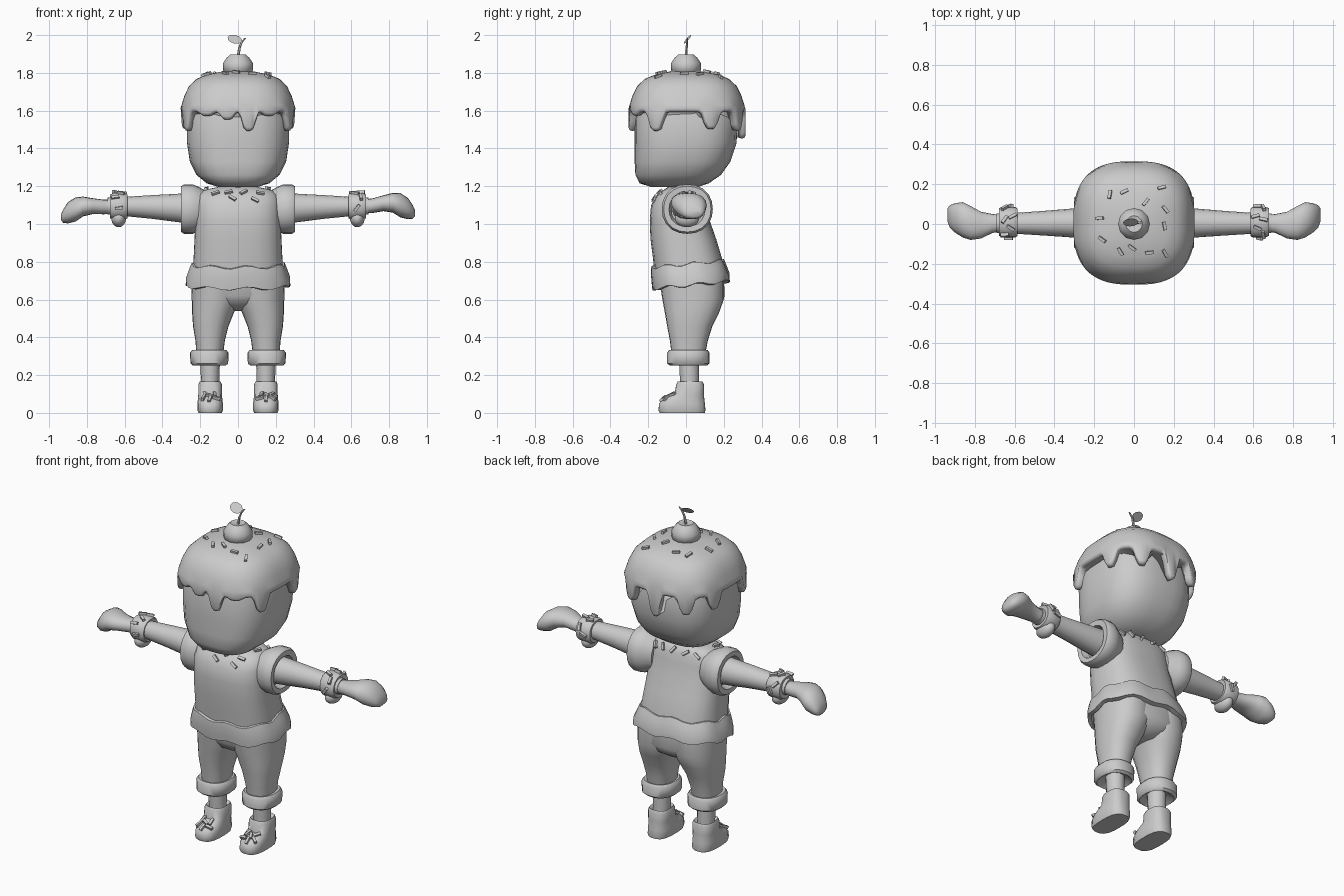
import bpy, bmesh, math, random
from mathutils import Vector, Matrix
from mathutils.bvhtree import BVHTree

random.seed(4)
grey = bpy.data.materials.new("plain_grey")
grey.diffuse_color = (0.6, 0.6, 0.6, 1)


def finish(name, bm, angle=50):
    bmesh.ops.recalc_face_normals(bm, faces=bm.faces)
    me = bpy.data.meshes.new(name)
    bm.to_mesh(me)
    bm.free()
    me.materials.append(grey)
    ob = bpy.data.objects.new(name, me)
    bpy.context.collection.objects.link(ob)
    bpy.ops.object.select_all(action='DESELECT')
    ob.select_set(True)
    bpy.context.view_layer.objects.active = ob
    bpy.ops.object.shade_smooth_by_angle(angle=math.radians(angle))
    return ob


def unit(a, e):
    """Point on a superellipse; e = 2 is a circle, larger is squarer."""
    c, s = math.cos(a), math.sin(a)
    k = (abs(c) ** e + abs(s) ** e) ** (-1 / e)
    return c * k, s * k


def skin(name, rows, angle=50):
    bm = bmesh.new()
    vs = [[bm.verts.new(p) for p in row] for row in rows]
    n = len(rows[0])
    for lo, hi in zip(vs, vs[1:]):
        for i in range(n):
            j = (i + 1) % n
            bm.faces.new((lo[i], lo[j], hi[j], hi[i]))
    bm.faces.new(vs[0])
    bm.faces.new(vs[-1])
    return finish(name, bm, angle)


def loft(name, rings, axis='z', side=1, n=20, e=2.2, wave=0, tilt=0, angle=50):
    """Rings are (position, min a, max a, min b, max b) along z or x."""
    rows = []
    for t, a0, a1, b0, b1 in rings:
        row = []
        for i in range(n):
            ang = math.tau * i / n
            u, v = unit(ang, e)
            a, b = (a0 + a1) / 2 + u * (a1 - a0) / 2, (b0 + b1) / 2 + v * (b1 - b0) / 2
            if axis == 'z':
                row.append((side * a, b, t + wave * math.sin(8 * ang) + tilt * b))
            else:
                row.append((side * t, a, b))
        rows.append(row)
    return skin(name, rows, angle)


def ball(name, loc, size, seg=14, rings=9):
    bm = bmesh.new()
    bmesh.ops.create_uvsphere(bm, u_segments=seg, v_segments=rings, radius=1,
                              matrix=Matrix.Translation(loc) @ Matrix.Diagonal((*size, 1)))
    return finish(name, bm)


def sprinkle(target, points, name):
    """Small rods lying on the nearest surface of the target."""
    me = target.data
    tree = BVHTree.FromPolygons([v.co for v in me.vertices], [p.vertices for p in me.polygons])
    bm = bmesh.new()
    for p in points:
        co, no, _, _ = tree.find_nearest(Vector(p))
        rot = no.to_track_quat('Z', 'Y').to_matrix().to_4x4()
        spin = Matrix.Rotation(random.uniform(0, math.pi), 4, 'Z')
        bmesh.ops.create_cube(bm, size=1, matrix=Matrix.Translation(co + no * 0.004) @ rot @ spin
                              @ Matrix.Diagonal((0.042, 0.015, 0.018, 1)))
    finish(name, bm, 30)


# Head: flat face, rounded back and chin
loft("head", [(1.195, -.10, .10, -.18, .06), (1.215, -.165, .165, -.245, .12),
              (1.26, -.22, .22, -.268, .185), (1.33, -.255, .255, -.272, .235),
              (1.43, -.27, .27, -.272, .268), (1.55, -.272, .272, -.272, .272),
              (1.68, -.24, .24, -.24, .24)], n=28, e=2.9)
loft("neck", [(1.12, -.09, .09, -.09, .08), (1.22, -.08, .08, -.1, .05)], n=16)

# Icing cap with drips: (angle in degrees, drip length)
drips = [(-79, .10), (-101, .04), (-31, .10), (-149, .10), (24, .09), (156, .09),
         (57, .10), (92, .14), (126, .10), (-58, .02), (-122, .02)]
profile = [(.03, 1.812), (.3, 1.806), (.55, 1.79), (.72, 1.768), (.85, 1.73),
           (.93, 1.68), (.98, 1.63)]
rows, N = [], 120
for r, z in profile:
    rows.append([(.305 * r * u, .005 + .31 * r * v, z) for u, v in
                 (unit(math.tau * i / N, 2.7) for i in range(N))])
edge = []
for i in range(N):
    d = math.degrees(math.tau * i / N)
    edge.append(1.592 - sum(k * math.exp(-(abs((d - a + 180) % 360 - 180) / 7.5) ** 4)
                            for a, k in drips))
for r, lift in ((1.0, .018), (.98, .004), (.94, 0), (.88, .005)):
    rows.append([(.305 * r * u, .005 + .31 * r * v, z + lift) for (u, v), z in
                 ((unit(math.tau * i / N, 2.7), edge[i]) for i in range(N))])
icing = skin("icing", rows, 60)
spots = [(-.13, .16), (-.05, .17), (.06, .115), (.165, .075), (.16, -.01), (.17, -.16), (.08, -.15),
         (-.01, -.125), (-.07, -.145), (-.17, -.08), (-.19, .03), (.15, .2)]
sprinkle(icing, [(x, y, 1.83) for x, y in spots], "icing_sprinkles")

# Cherry, stem and leaf
loft("cherry", [(1.785, -.045, .045, -.045, .045), (1.81, -.078, .078, -.078, .078),
                (1.85, -.08, .08, -.08, .08), (1.88, -.06, .06, -.06, .06),
                (1.897, -.042, .042, -.042, .042), (1.89, -.01, .01, -.01, .01)], n=12, e=2)
loft("cherry_stem", [(1.88, -.008, .008, -.008, .008), (1.93, .0, .014, -.004, .01),
                     (1.96, .012, .024, 0, .012), (1.985, .034, .044, .004, .012)], n=6)
bm = bmesh.new()
leaf = []
for i in range(12):
    a = math.tau * i / 12
    x, z = .038 * math.cos(a), .022 * math.sin(a)
    leaf.append(bm.verts.new((-.017 + x + .2 * z, .008 + .9 * z, 1.978 + z - .25 * x)))
bm.faces.new(leaf)
finish("leaf", bm)

# Shirt body and wavy hem
shirt = loft("shirt", [(.72, -.24, .24, -.165, .205), (.82, -.235, .235, -.175, .19),
                       (.92, -.23, .23, -.188, .16), (1.02, -.226, .226, -.192, .125),
                       (1.1, -.222, .222, -.185, .105), (1.15, -.215, .215, -.155, .095),
                       (1.18, -.18, .18, -.12, .08), (1.195, -.11, .11, -.095, .06)],
             n=28, e=2.8)
loft("hem", [(.71, -.225, .225, -.13, .17), (.672, -.255, .255, -.16, .205),
             (.675, -.277, .277, -.178, .232), (.71, -.275, .275, -.182, .23),
             (.76, -.257, .257, -.186, .212), (.787, -.246, .246, -.184, .2),
             (.79, -.22, .22, -.165, .18)], n=40, e=2.7, wave=.009, tilt=.1)
collar = [(x, -.14, 1.17) for x in (-.12, -.05, .03, .12)] + [(.09, -.17, 1.13), (-.03, -.17, 1.14)]
collar += [(x, .08, 1.16) for x in (-.13, -.06, .02, .09, .15)] + [(-.17, -.05, 1.2), (.16, -.04, 1.2)]
sprinkle(shirt, collar, "collar_sprinkles")

# Trouser seat joining both legs
loft("trouser_seat", [(.54, -.06, .06, -.02, .13), (.575, -.14, .14, -.1, .185),
                      (.62, -.24, .24, -.125, .205), (.72, -.245, .245, -.14, .2)], n=24, e=2.5)

for s, side in ((1, "right"), (-1, "left")):
    # Trouser leg, cuff, ankle
    loft(side + "_trouser_leg", [(.3, .08, .22, -.075, .1), (.38, .07, .225, -.085, .115),
         (.46, .05, .238, -.1, .14), (.53, .022, .243, -.112, .175),
         (.6, -.01, .245, -.125, .2), (.7, -.02, .245, -.14, .2)], side=s, e=2.4)
    loft(side + "_trouser_cuff", [(.275, .1, .2, -.05, .075), (.25, .065, .238, -.085, .11),
         (.262, .052, .252, -.1, .125), (.318, .05, .254, -.1, .125),
         (.333, .062, .242, -.09, .115), (.325, .09, .21, -.06, .085)], side=s, e=2.3)
    loft(side + "_ankle", [(.12, .1, .195, -.03, .07), (.3, .095, .2, -.04, .07)], side=s, n=14, e=2)
    # Boot with a low toe
    boot = loft(side + "_boot", [(0, .085, .21, -.14, .1), (.015, .08, .215, -.146, .103),
                (.05, .08, .215, -.142, .1), (.075, .083, .212, -.115, .097),
                (.1, .085, .21, -.06, .095), (.15, .085, .21, -.052, .095),
                (.165, .092, .203, -.044, .088), (.15, .105, .19, -.03, .07)], side=s, e=3)
    sprinkle(boot, [(s * x, y, .09) for x, y in
             ((.11, -.12), (.15, -.09), (.185, -.11), (.125, -.075), (.175, -.07), (.15, -.135))],
             side + "_boot_sprinkles")
    # Sleeve, arm, bracelet with a drip
    loft(side + "_sleeve", [(.16, -.1, .1, .98, 1.17), (.215, -.12, .13, .955, 1.2),
         (.24, -.128, .142, .948, 1.21), (.285, -.128, .142, .948, 1.21),
         (.302, -.118, .132, .958, 1.2), (.3, -.09, .1, .985, 1.17),
         (.26, -.08, .09, 1.0, 1.16)], 'x', s, e=2.2)
    loft(side + "_arm", [(.22, -.075, .085, 1.0, 1.165), (.32, -.067, .077, 1.01, 1.16),
         (.45, -.058, .066, 1.027, 1.153), (.58, -.05, .057, 1.04, 1.145),
         (.69, -.045, .052, 1.05, 1.14)], 'x', s, n=16, e=2)
    band = loft(side + "_bracelet", [(.59, -.045, .055, 1.045, 1.145), (.585, -.06, .078, 1.03, 1.157),
                (.597, -.068, .086, 1.022, 1.164), (.66, -.068, .086, 1.022, 1.164),
                (.677, -.06, .08, 1.03, 1.157), (.672, -.045, .055, 1.045, 1.145)], 'x', s, n=18)
    ball(side + "_bracelet_drip", (s * .632, .005, 1.03), (.04, .065, .047))
    sprinkle(band, [(s * x, y, z) for x, y, z in
             ((.61, .05, 1.2), (.65, .03, 1.2), (.62, -.03, 1.2), (.65, -.06, 1.15),
              (.63, -.1, 1.08), (.62, .1, 1.09), (.65, .1, 1.14))], side + "_bracelet_sprinkles")
    # Drooping mitten hand
    d = 0 if s > 0 else -.022
    loft(side + "_hand", [(t, a, b, lo + d * k, hi + d * k) for t, a, b, lo, hi, k in
         ((.66, -.035, .045, 1.055, 1.13, 0), (.71, -.045, .05, 1.058, 1.135, .3),
          (.77, -.073, .062, 1.068, 1.152, .7), (.82, -.08, .09, 1.06, 1.165, .9),
          (.86, -.068, .11, 1.035, 1.163, 1), (.9, -.042, .104, 1.025, 1.138, 1),
          (.925, -.018, .094, 1.028, 1.1, 1), (.936, .01, .08, 1.04, 1.075, 1))], 'x', s, n=16)
